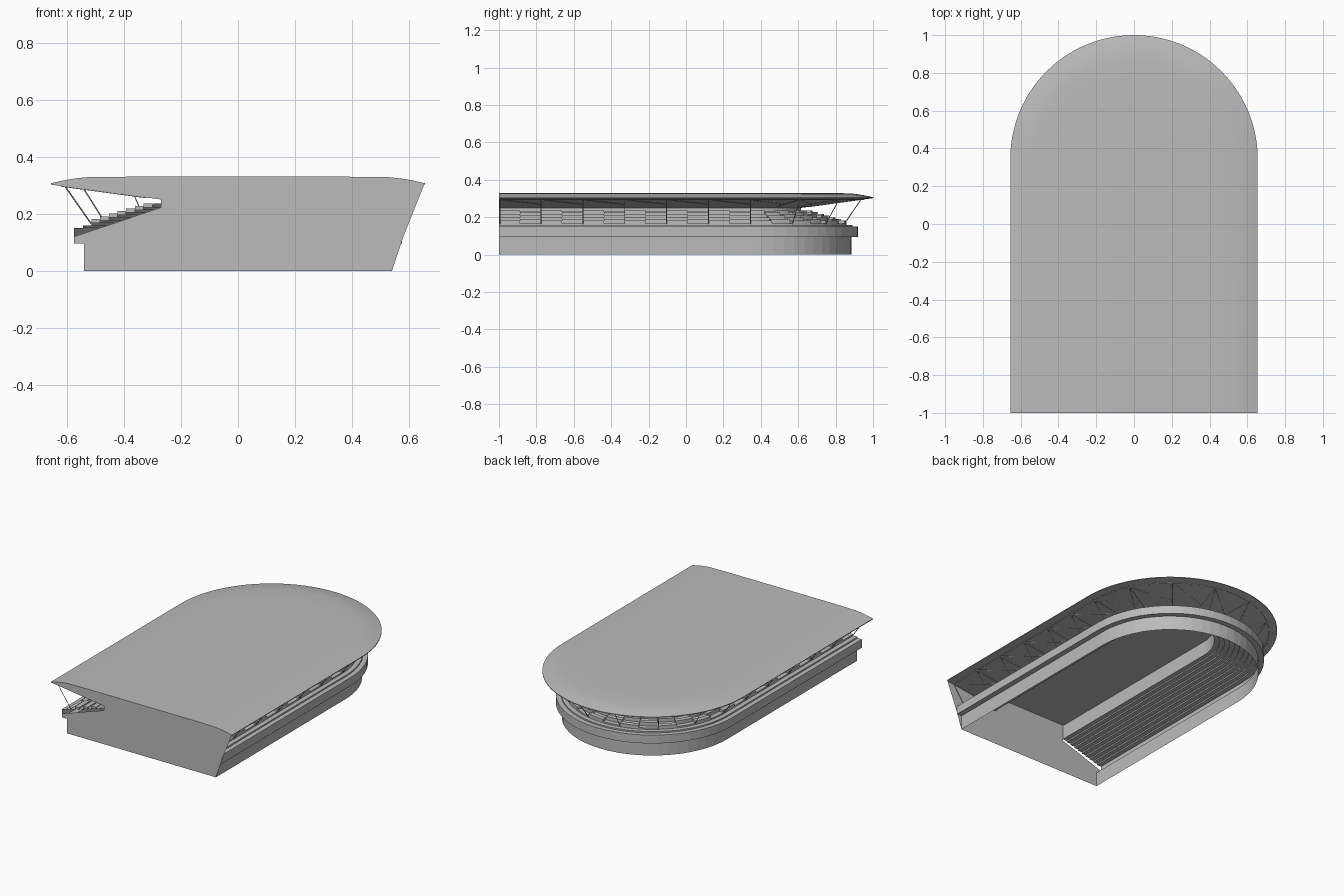
import bpy
import math
from mathutils import Vector

cube = bpy.data.objects.get("Cube")
if cube:
    bpy.data.objects.remove(cube, do_unlink=True)

# One flat colour
grey = bpy.data.materials.new("concrete_grey")
grey.use_nodes = True
grey.diffuse_color = (0.5, 0.5, 0.5, 1)
grey.node_tree.nodes["Principled BSDF"].inputs["Base Color"].default_value = (0.5, 0.5, 0.5, 1)

# The U-shaped plan is measured in bays: straight side, half circle, straight side
SIDE, BEND, CENTRE, FRONT = 6, 7, 0.345, -1.0
BAYS = SIDE + BEND + SIDE


def place(bay, r, z):
    """Point at distance r from the U-shaped centre line."""
    pitch = (CENTRE - FRONT) / SIDE
    if bay <= SIDE:
        return Vector((r, FRONT + bay * pitch, z))
    if bay >= SIDE + BEND:
        return Vector((-r, FRONT + (BAYS - bay) * pitch, z))
    a = math.pi * (bay - SIDE) / BEND
    return Vector((r * math.cos(a), CENTRE + r * math.sin(a), z))


def make(name, verts, faces):
    mesh = bpy.data.meshes.new(name)
    mesh.from_pydata([tuple(v) for v in verts], [], faces)
    mesh.materials.append(grey)
    ob = bpy.data.objects.new(name, mesh)
    bpy.context.collection.objects.link(ob)
    return ob


def sweep_data(profile, stations, closed=False):
    n = len(profile)
    verts = [place(b, r, z) for b in stations for r, z in profile]
    faces = []
    for i in range(len(stations) - 1):
        for j in range(n if closed else n - 1):
            k = (j + 1) % n
            faces.append((i * n + j, (i + 1) * n + j, (i + 1) * n + k, i * n + k))
    if closed:
        faces.append(tuple(range(n)))
        faces.append(tuple(reversed(range(len(verts) - n, len(verts)))))
    return verts, faces


def stations(per_bay):
    bend = [SIDE + i / per_bay for i in range(BEND * per_bay + 1)]
    return [0] + bend + [BAYS]


# Outer wall, projecting ledge, seating steps and inner back wall
STEPS, OUTER, INNER, LOW, HIGH = 10, 0.575, 0.27, 0.15, 0.24
run, rise = (OUTER - INNER) / STEPS, (HIGH - LOW) / STEPS
stand = [(0.54, 0), (0.54, 0.095), (OUTER, 0.095), (OUTER, LOW)]
for i in range(1, STEPS + 1):
    r = OUTER - i * run
    stand += [(r, LOW + (i - 1) * rise), (r, LOW + i * rise)]
stand.append((INNER, 0.326))
make("seating_stand", *sweep_data(stand, stations(4)))

# Staggered seating blocks on the steps
verts, faces = [], []
for row in range(2, STEPS - 1):
    r, z = OUTER - row * run, LOW + row * rise
    block = [(r, z), (r, z + 0.014), (r - run, z + 0.014), (r - run, z)]
    for bay in range(BAYS):
        start = bay + 0.5 * (row % 2)
        v, f = sweep_data(block, [start + i / 8 for i in range(5)], True)
        faces += [tuple(i + len(verts) for i in face) for face in f]
        verts += v
make("seating_blocks", verts, faces)

# Roof with a softly curved rim
rim = [(0.655, 0.307), (0.63, 0.313), (0.60, 0.319), (0.57, 0.324), (0.53, 0.328), (0.37, 0.33)]
roof_section = [(INNER, 0.25), (0.655, 0.302)] + rim + [(0, 0.33)]
roof = make("roof", *sweep_data(roof_section, stations(8)))
weld = roof.modifiers.new("weld", 'WELD')
weld.merge_threshold = 0.0002
bpy.context.view_layer.objects.active = roof
roof.select_set(True)
bpy.ops.object.modifier_apply(modifier="weld")
bpy.ops.object.shade_smooth_by_angle(angle=math.radians(25))

# Flat front wall: slanted on one side, open under the roof on the other
outline = [(-0.54, 0), (0.54, 0), (0.572, 0.095), (0.58, 0.12)] + rim
outline += [(-x, z) for x, z in reversed(rim)]
outline += [(-0.655, 0.302), (-INNER, 0.25), (-INNER, 0.222),
            (-OUTER, 0.12), (-OUTER, 0.095), (-0.54, 0.095)]
make("front_wall", [(x, FRONT, z) for x, z in outline], [tuple(range(len(outline)))])


# Thin bars drawn as bevelled polylines
def bars(name, lines, radius):
    curve = bpy.data.curves.new(name, 'CURVE')
    curve.dimensions = '3D'
    curve.bevel_depth = radius
    curve.bevel_resolution = 0
    curve.materials.append(grey)
    for line in lines:
        spline = curve.splines.new('POLY')
        spline.points.add(len(line) - 1)
        for point, co in zip(spline.points, line):
            point.co = (*co, 1)
    ob = bpy.data.objects.new(name, curve)
    bpy.context.collection.objects.link(ob)


def under_roof(bay, r):
    return place(bay, r, 0.249 + (r - INNER) * 0.135)


ends = [0.02] + list(range(1, BAYS)) + [BAYS - 0.02]
bars("roof_struts", [[place(b, 0.515, 0.165), under_roof(b, 0.605)] for b in ends], 0.0025)

# Bracing below the roof: radial ribs, diagonals and a ring
bracing = [[under_roof(b, 0.62), under_roof(b, 0.32)] for b in ends]
bracing += [[under_roof(a, 0.605), under_roof(b, 0.42)] for a, b in zip(ends, ends[1:])]
bracing.append([under_roof(b, 0.605) for b in stations(4)])
bars("roof_bracing", bracing, 0.0015)
